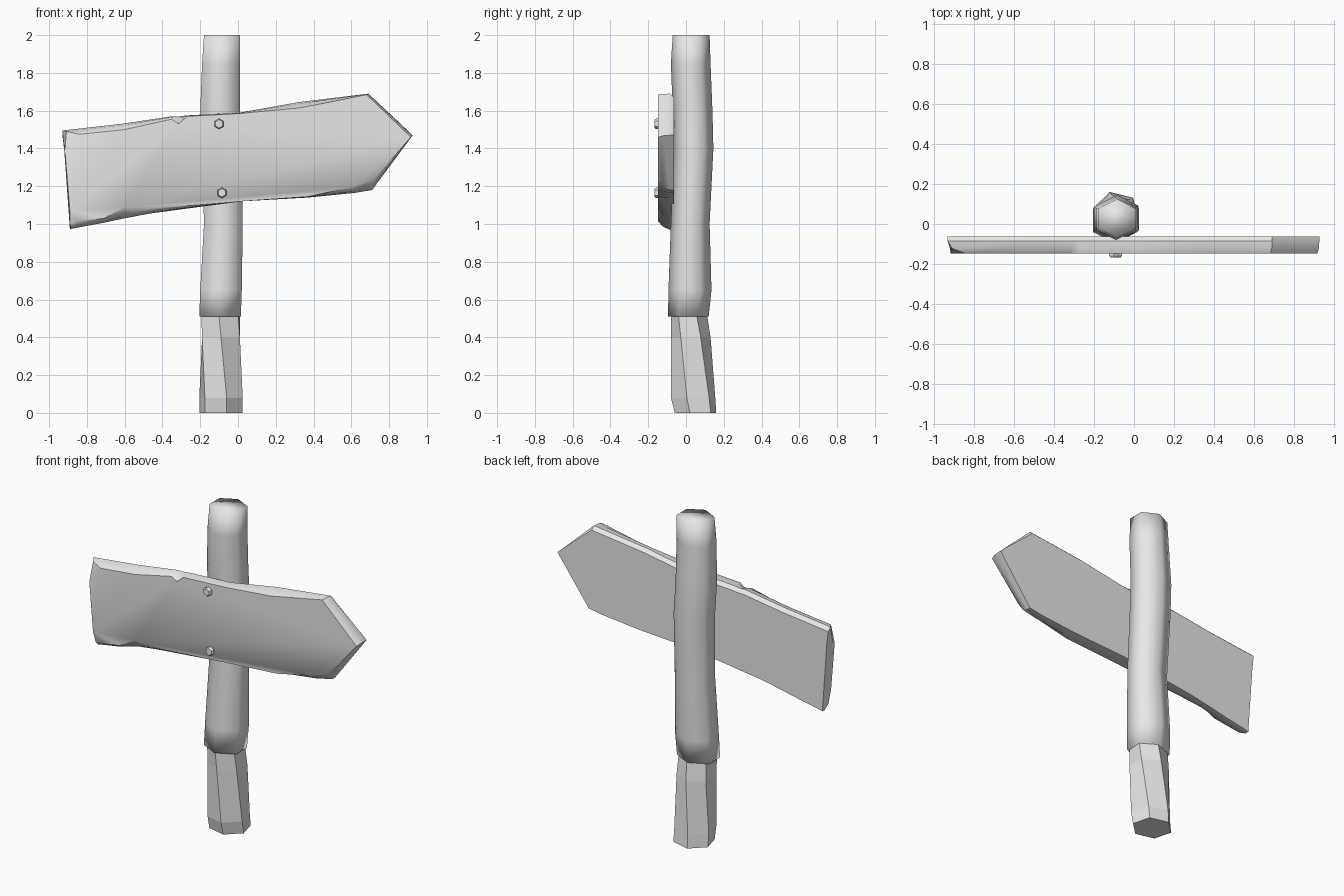
import bpy
import bmesh
import math
from mathutils import Vector

default_cube = bpy.data.objects.get("Cube")
if default_cube:
    bpy.data.objects.remove(default_cube, do_unlink=True)

# One flat grey for the whole sign
grey = bpy.data.materials.new("plain_grey")
grey.use_nodes = True
grey_colour = (0.8, 0.8, 0.8, 1)
grey.diffuse_color = grey_colour
for node in grey.node_tree.nodes:
    if node.type == "BSDF_PRINCIPLED":
        node.inputs["Base Color"].default_value = grey_colour


def loft(name, rings):
    """Join equal-length rings of points into a closed, capped solid."""
    bm = bmesh.new()
    loops = [[bm.verts.new(point) for point in ring] for ring in rings]
    count = len(loops[0])
    for lower, upper in zip(loops, loops[1:]):
        for i in range(count):
            j = (i + 1) % count
            bm.faces.new((lower[i], lower[j], upper[j], upper[i]))
    bm.faces.new(loops[0])
    bm.faces.new(loops[-1])
    bmesh.ops.recalc_face_normals(bm, faces=bm.faces)
    mesh = bpy.data.meshes.new(name)
    bm.to_mesh(mesh)
    bm.free()
    mesh.materials.append(grey)
    obj = bpy.data.objects.new(name, mesh)
    bpy.context.collection.objects.link(obj)
    return obj


def smooth(obj, angle=None):
    """Smooth shading, keeping edges sharper than the angle when one is given."""
    bpy.ops.object.select_all(action="DESELECT")
    obj.select_set(True)
    bpy.context.view_layer.objects.active = obj
    if angle is None:
        bpy.ops.object.shade_smooth()
    else:
        bpy.ops.object.shade_smooth_by_angle(angle=math.radians(angle))


def hex_ring(z, left, right, front, back, skew=0.0):
    """Six-sided post section fitted to its bounds; skew slides the front corner."""
    centre = Vector(((left + right) / 2, (front + back) / 2, z))
    half_width, half_depth = (right - left) / 2, (back - front) / 2
    ring = []
    for k in range(6):
        angle = math.radians(60 * k + 30)
        offset = Vector((math.cos(angle) / math.cos(math.pi / 6) * half_width,
                         math.sin(angle) * half_depth, 0))
        offset.x -= skew * math.sin(angle)
        offset.y += skew * math.cos(angle)
        ring.append(centre + offset)
    return ring


# Bare, faceted foot of the post
foot_sections = [
    (0, -0.19, 0.01, -0.06, 0.16, 0.03),
    (0.08, -0.19, 0.01, -0.08, 0.155, 0.03),
    (0.4, -0.19, 0.01, -0.08, 0.13, 0),
    (0.53, -0.19, 0.005, -0.08, 0.11, -0.01),
]
loft("post_foot", [hex_ring(*section) for section in foot_sections])

# Bent, smooth upper post that overhangs the foot
post_sections = [
    (0.51, -0.205, 0.015, -0.095, 0.12),
    (0.65, -0.2, 0.02, -0.093, 0.135),
    (1.0, -0.18, 0.025, -0.08, 0.125),
    (1.4, -0.19, 0.02, -0.065, 0.145),
    (1.6, -0.2, 0.01, -0.07, 0.14),
    (1.85, -0.19, 0.01, -0.08, 0.13),
    (2.0, -0.18, 0.01, -0.07, 0.125),
]
smooth(loft("post", [hex_ring(*section) for section in post_sections]))

# Arrow board: each entry is a worn front point, then its rear outline point
board_outline = [
    ((-0.915, 1.37), (-0.92, 1.39)),
    ((-0.84, 1.475), (-0.93, 1.495)),
    ((-0.6, 1.5), (-0.62, 1.53)),
    ((-0.35, 1.555), (-0.35, 1.57)),
    ((-0.315, 1.53), (-0.31, 1.57)),
    ((-0.27, 1.57), (-0.27, 1.575)),
    ((0.01, 1.585), (0.01, 1.59)),
    ((0.33, 1.615), (0.32, 1.645)),
    ((0.68, 1.685), (0.69, 1.69)),
    ((0.915, 1.46), (0.925, 1.47)),
    ((0.72, 1.235), (0.71, 1.18)),
    ((0.6, 1.195), (0.62, 1.165)),
    ((0.37, 1.145), (0.37, 1.14)),
    ((0.02, 1.12), (0.02, 1.12)),
    ((-0.47, 1.08), (-0.47, 1.055)),
    ((-0.6, 1.09), (-0.6, 1.03)),
    ((-0.71, 1.03), (-0.72, 1.005)),
    ((-0.85, 1.015), (-0.88, 0.975)),
    ((-0.89, 1.07), (-0.89, 0.97)),
]


def board_ring(y, blend, top_drop=0.0):
    """Blend the front and rear outlines, lowering the upper edge to round it."""
    ring = []
    for front, rear in board_outline:
        point = Vector(front).lerp(Vector(rear), blend)
        if point.y > 1.48:
            point.y -= top_drop
        ring.append((point.x, y, point.y))
    return ring


board = loft("arrow_board", [
    board_ring(-0.148, 0),
    board_ring(-0.122, 0.75),
    board_ring(-0.085, 1),
    board_ring(-0.063, 1, top_drop=0.02),
])
smooth(board, 40)


# Hexagonal bolts holding the board to the post
def bolt(name, x, z):
    rings = []
    for y, radius in ((-0.06, 0.028), (-0.158, 0.028), (-0.166, 0.022)):
        rings.append([
            (x + radius * math.sin(math.pi * k / 3), y,
             z + radius * math.cos(math.pi * k / 3))
            for k in range(6)
        ])
    return loft(name, rings)


bolt("upper_bolt", -0.1, 1.53)
bolt("lower_bolt", -0.085, 1.165)
